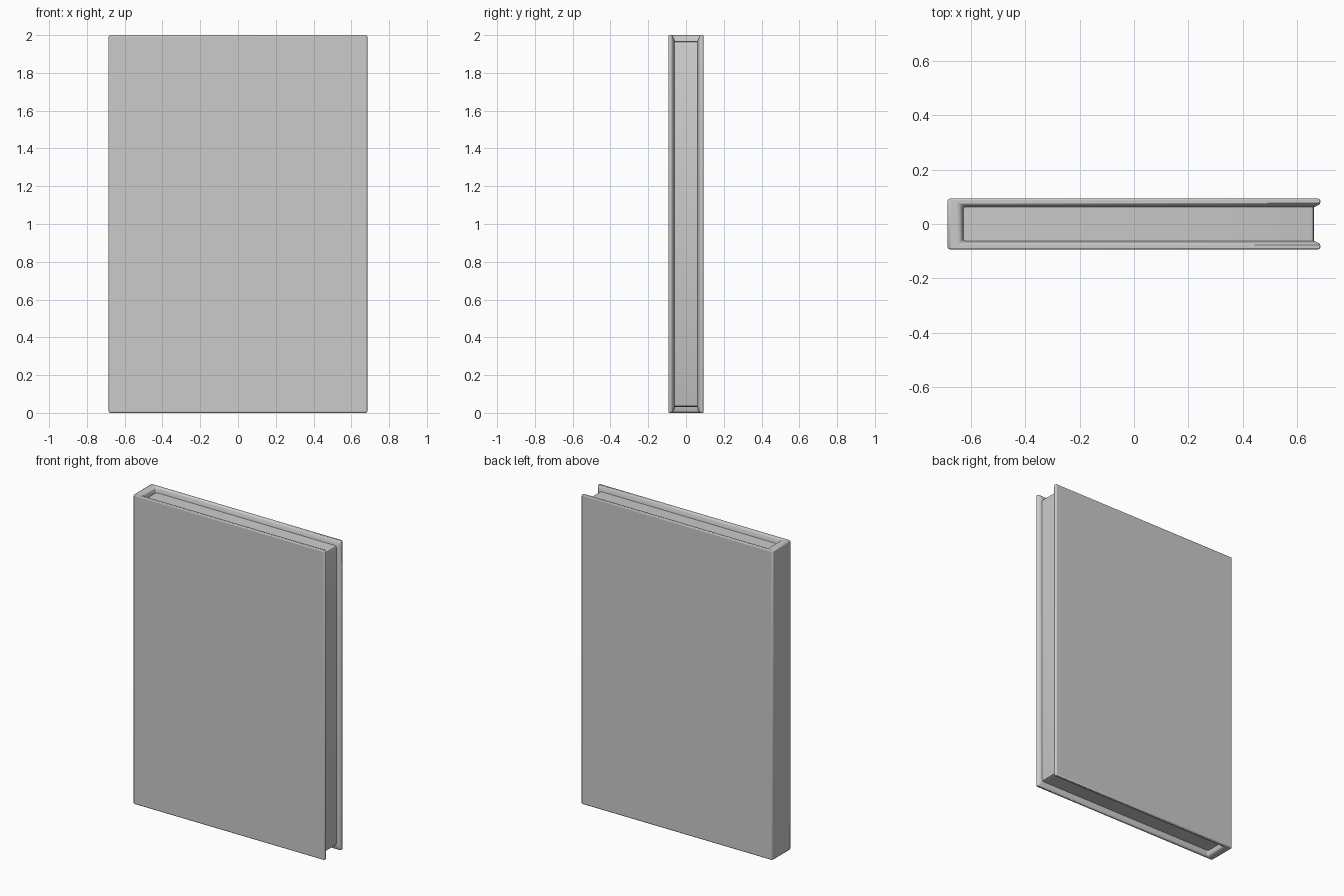
import bpy, bmesh

if "Cube" in bpy.data.objects:
    bpy.data.objects.remove(bpy.data.objects["Cube"])


def ring(bm, x0, x1, y, z0, z1):
    """Four corners on the front board, then four on the back board."""
    return [bm.verts.new((x, s * y, z)) for s in (-1, 1)
            for x, z in ((x0, z1), (x1, z1), (x1, z0), (x0, z0))]


def finish(bm, name, width, segments):
    bmesh.ops.recalc_face_normals(bm, faces=bm.faces[:])
    me = bpy.data.meshes.new(name)
    bm.to_mesh(me)
    bm.free()
    ob = bpy.data.objects.new(name, me)
    bpy.context.collection.objects.link(ob)
    if width:
        mod = ob.modifiers.new("bevel", 'BEVEL')
        mod.width, mod.segments = width, segments
        mod.limit_method, mod.angle_limit = 'ANGLE', 0.5
    bpy.context.view_layer.objects.active = ob
    ob.select_set(True)
    bpy.ops.object.shade_smooth_by_angle(angle=0.6)
    ob.select_set(False)
    return ob


# Cover: two boards joined by a spine, with a rim sloping in to the pages
bm = bmesh.new()
outer = ring(bm, -0.685, 0.685, 0.093, 0.0, 2.0)
rim = ring(bm, -0.637, 0.685, 0.073, 0.0, 2.0)
inner = ring(bm, -0.627, 0.662, 0.062, 0.03, 1.97)
border = (0, 1, 2, 3, 7, 6, 5, 4)
for a, b in ((outer, rim), (rim, inner)):
    for i, j in zip(border, border[1:] + border[:1]):
        bm.faces.new((a[i], a[j], b[j], b[i]))
for r in (outer, inner):
    for f in ((0, 1, 2, 3), (4, 5, 6, 7), (0, 3, 7, 4)):
        bm.faces.new([r[i] for i in f])
finish(bm, "cover", 0.008, 2)

# Page block filling the recess, with softened fore-edge corners
bm = bmesh.new()
p = ring(bm, -0.64, 0.662, 0.066, 0.032, 1.968)
for f in ((0, 1, 2, 3), (4, 5, 6, 7), (0, 1, 5, 4),
          (1, 2, 6, 5), (2, 3, 7, 6), (3, 0, 4, 7)):
    bm.faces.new([p[i] for i in f])
corners = [e for e in bm.edges
           if all(v.co.x > 0.6 for v in e.verts)
           and e.verts[0].co.z == e.verts[1].co.z]
bmesh.ops.bevel(bm, geom=corners, offset=0.015, segments=2,
                profile=0.5, affect='EDGES')
finish(bm, "page_block", 0, 1)
